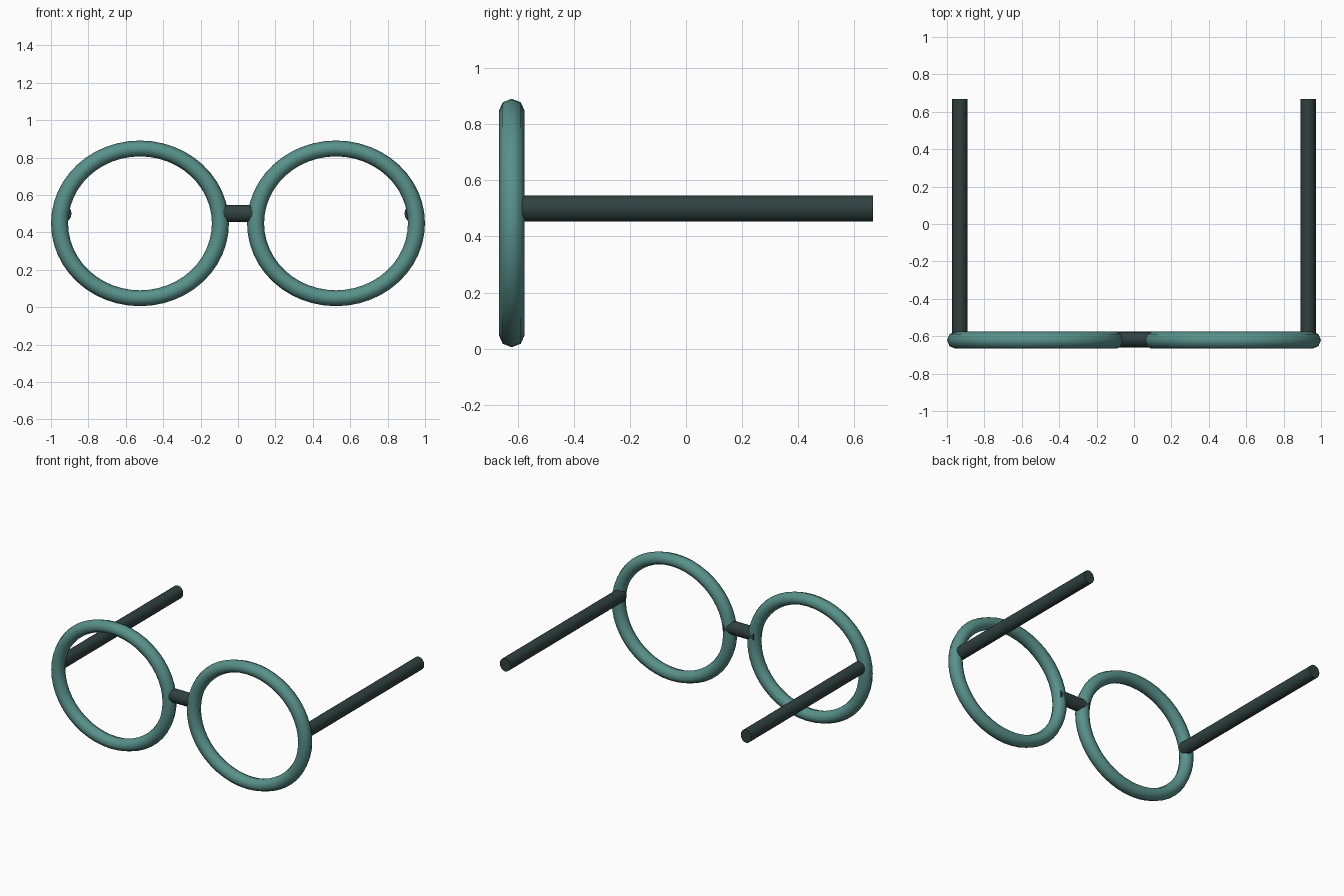
import bpy, math

if "Cube" in bpy.data.objects:
    bpy.data.objects.remove(bpy.data.objects["Cube"])


def material(name, colour):
    m = bpy.data.materials.new(name)
    m.diffuse_color = (*colour, 1)
    m.use_nodes = True
    m.node_tree.nodes["Principled BSDF"].inputs["Base Color"].default_value = m.diffuse_color
    return m


TEAL = material("teal rim", (0.098, 0.285, 0.255))
DARK = material("dark slate", (0.030, 0.052, 0.052))


def finish(name, mat, scale, angle):
    ob = bpy.context.object
    ob.name = name
    ob.scale = scale
    bpy.ops.object.transform_apply(location=False, rotation=True, scale=True)
    ob.data.materials.append(mat)
    bpy.ops.object.shade_smooth_by_angle(angle=math.radians(angle))
    return ob


def rod(name, centre, length, rotation, scale):
    bpy.ops.mesh.primitive_cylinder_add(vertices=16, radius=1, depth=length, location=centre)
    ob = bpy.context.object
    ob.scale = (scale[0], scale[1], 1)
    bpy.ops.object.transform_apply(location=False, rotation=False, scale=True)
    ob.rotation_euler = rotation
    return finish(name, DARK, (1, 1, 1), 50)


Y_FRONT = -0.621
for side, label in ((-1, "left"), (1, "right")):
    # Lens rim: slightly wide ring with an eight-sided tube
    bpy.ops.mesh.primitive_torus_add(
        major_segments=48, minor_segments=8, major_radius=0.43, minor_radius=0.0455,
        location=(side * 0.524, Y_FRONT, 0.448), rotation=(math.pi / 2, 0, 0))
    ob = bpy.context.object
    bpy.ops.object.transform_apply(location=False, rotation=True, scale=False)
    finish(label + "_rim", TEAL, (1.0, 1.0, 0.931), 80)

    # Temple arm running straight back
    start, end = -0.615, 0.667
    rod(label + "_arm", (side * 0.931, (start + end) / 2, 0.5), end - start,
        (math.pi / 2, 0, 0), (0.041, 0.046))

# Bridge between the rims
rod("bridge", (0, -0.617, 0.5), 0.235, (0, math.pi / 2, 0), (0.046, 0.042))
